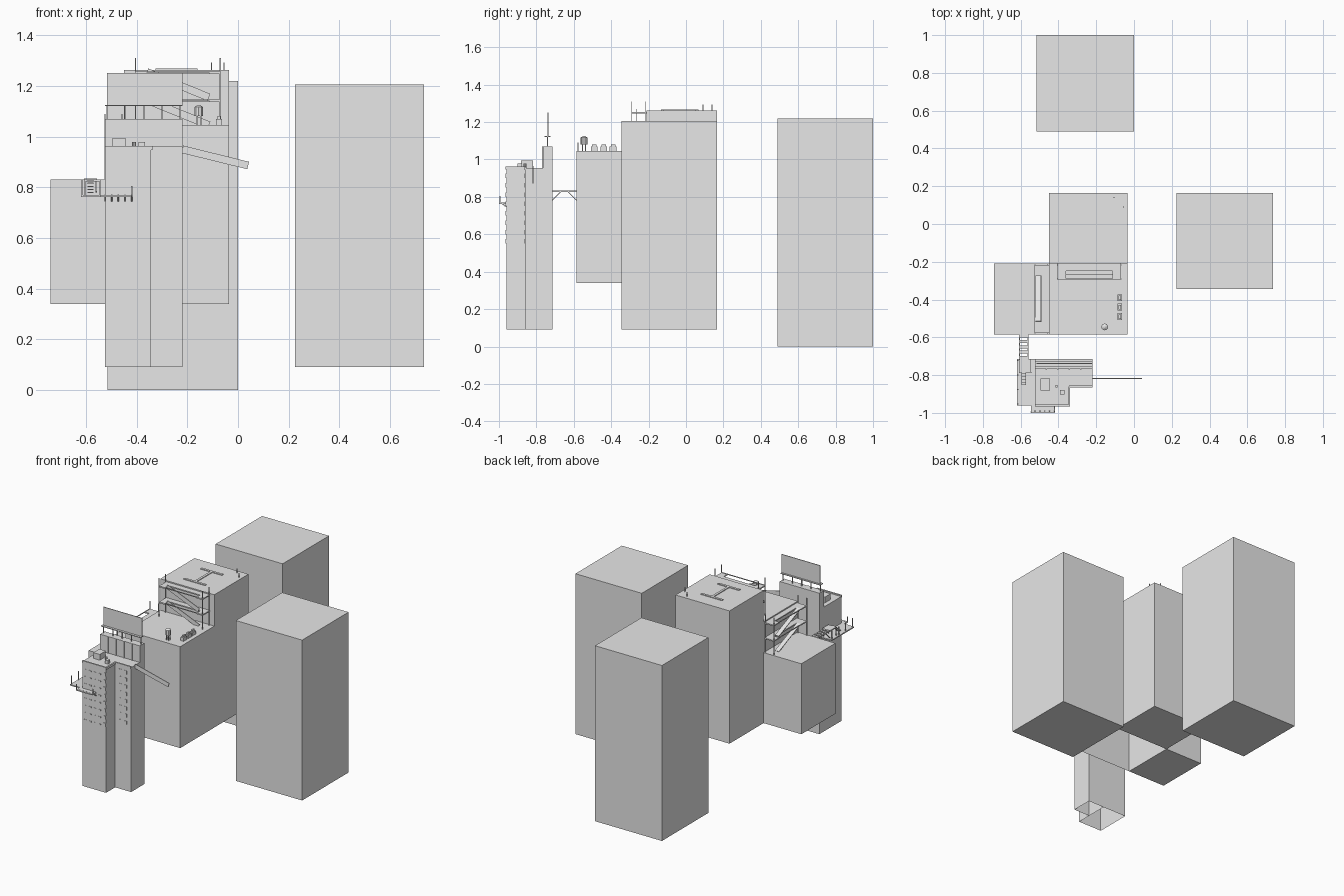
import bpy, bmesh
from mathutils import Vector

if "Cube" in bpy.data.objects:
    bpy.data.objects.remove(bpy.data.objects["Cube"], do_unlink=True)

shade = 0.8
grey = bpy.data.materials.new("concrete_grey")
grey.use_nodes = True
grey.diffuse_color = (shade, shade, shade, 1)
grey.node_tree.nodes["Principled BSDF"].inputs["Base Color"].default_value = grey.diffuse_color


def finish(name, bm):
    mesh = bpy.data.meshes.new(name)
    bm.to_mesh(mesh)
    bm.free()
    mesh.materials.append(grey)
    part = bpy.data.objects.new(name, mesh)
    bpy.context.collection.objects.link(part)
    return part


def box(name, left, right, front, back, low, high, closed=True):
    """Axis-aligned box between six limits, optionally open underneath."""
    bm = bmesh.new()
    bmesh.ops.create_cube(bm, size=1)
    limits = ((left, right), (front, back), (low, high))
    for vert in bm.verts:
        vert.co = [pair[c > 0] for c, pair in zip(vert.co, limits)]
    if not closed:
        bm.normal_update()
        under = [face for face in bm.faces if face.normal.z < -shade]
        bmesh.ops.delete(bm, geom=under, context='FACES')
    return finish(name, bm)


def beam(name, start, end, width, thick):
    """Flat bar running from one point to another."""
    start, end = Vector(start), Vector(end)
    bm = bmesh.new()
    bmesh.ops.create_cube(bm, size=1)
    bmesh.ops.scale(bm, vec=(thick, width, (end - start).length), verts=bm.verts)
    part = finish(name, bm)
    part.location = (start + end) / 2
    part.rotation_mode = 'QUATERNION'
    part.rotation_quaternion = (end - start).to_track_quat('Z', 'Y')


def block(name, x, y, wide, deep, low, high):
    """Box centred over a point."""
    box(name, x - wide / 2, x + wide / 2, y - deep / 2, y + deep / 2, low, high)


def post(name, x, y, low, high):
    block(name, x, y, thin, thin, low, high)


def cone(name, x, y, low, high, base, tip):
    bm = bmesh.new()
    bmesh.ops.create_cone(bm, cap_ends=True, segments=10, radius1=base, radius2=tip, depth=high - low)
    finish(name, bm).location = (x, y, (low + high) / 2)


def spread(first, last, count):
    """Evenly spaced values, ends included."""
    return [first + (last - first) * i / (count - 1) for i in range(count)]


thin, slab = 0.005, 0.008

# Shared building lines
west, inner, east = -0.74, -0.45, -0.035
front, middle, back = -0.585, -0.21, 0.165
base, low_roof, mid_roof, pad = 0.34, 0.83, 1.045, 1.263
tower_w, tower_step, tower_e = -0.525, -0.343, -0.22
tower_f, wing_f, tower_b = -0.96, -0.86, -0.715
tower_base, tower_roof, wall_top = 0.09, 0.955, 1.07

# Main building blocks
box("back_tower", -0.515, 0, 0.49, 1, 0, 1.22)
box("side_tower", 0.225, 0.735, -0.345, back, tower_base, 1.205)
box("helipad_tower", inner, east, middle, back, base, pad)
box("middle_building", inner, east, front, middle, base, mid_roof, closed=False)
box("low_building", west, inner, front, middle, base, low_roof)
box("front_tower_main", tower_w, tower_step, tower_f, tower_b, tower_base, tower_roof, closed=False)
box("front_tower_wing", tower_step, tower_e, wing_f, tower_b, tower_base, tower_roof, closed=False)

# Helipad marking and roof aerials
mark_l, mark_r, mark_f, mark_b = -0.325, -0.16, -0.125, 0.06
mark_x = (mark_l + mark_r) / 2
for y in (mark_f, mark_b):
    box("helipad_bar", mark_l, mark_r, y - slab, y + slab, pad, pad + thin)
box("helipad_crossbar", mark_x - slab, mark_x + slab, mark_f + slab, mark_b - slab, pad, pad + thin)
for x, y in ((-0.105, 0.14), (-0.055, 0.09)):
    post("roof_aerial", x, y, pad, pad + 0.03)

# Scaffold from the middle roof to the helipad
scaf_l, scaf_r, scaf_f = -0.405, -0.07, -0.29
stair_l, stair_r, rise = -0.36, -0.115, 0.1
stair_y = (scaf_f + middle) / 2
for x in (scaf_l, scaf_r):
    for y in (scaf_f, middle - slab):
        post("helipad_scaffold_post", x, y, mid_roof, 1.31)
for z in (mid_roof + rise, pad - slab):
    box("helipad_scaffold_deck", scaf_l, stair_l, scaf_f, middle, z - slab, z)
    box("helipad_scaffold_deck", stair_r, scaf_r, scaf_f, middle, z - slab, z)
    box("helipad_scaffold_walk", stair_l, stair_r, stair_y, middle, z - slab, z)
    beam("helipad_scaffold_rail", (scaf_l, scaf_f, z), (scaf_r, scaf_f, z), thin, thin)
    ramp_y = stair_y - 2 * slab
    beam("helipad_scaffold_ramp", (stair_r, ramp_y, z - rise), (stair_l, ramp_y, z), 0.03, thin)

# Scaffold from the low roof to the middle roof
side_f, side_b = front + slab, middle - slab
stair_f, stair_b, stair_x = -0.515, -0.275, -0.49
ramp_x = (tower_w + stair_x) / 2
for x in (tower_w, inner - slab):
    for y in (side_f, side_b):
        post("low_scaffold_post", x, y, low_roof, 1.09)
for z in (low_roof + rise, mid_roof - slab):
    box("low_scaffold_deck", tower_w, inner, side_f, stair_f, z - slab, z)
    box("low_scaffold_deck", tower_w, inner, stair_b, side_b, z - slab, z)
    box("low_scaffold_walk", stair_x, inner, stair_f, stair_b, z - slab, z)
    beam("low_scaffold_rail", (tower_w, side_f, z), (tower_w, side_b, z), thin, thin)
    beam("low_scaffold_ramp", (ramp_x, stair_b, z - rise), (ramp_x, stair_f, z), thin, 0.03)

# Water tank on legs
tank_x, tank_y, tank_r = -0.155, -0.545, 0.018
tank_low, tank_top = mid_roof + 2 * tank_r, mid_roof + 4 * tank_r
for dx in (-slab, slab):
    for dy in (-slab, slab):
        post("tank_leg", tank_x + dx, tank_y + dy, mid_roof, tank_low)
cone("water_tank", tank_x, tank_y, tank_low, tank_top, tank_r, tank_r)
cone("water_tank_roof", tank_x, tank_y, tank_top, tank_top + slab, tank_r, thin)

# Cooling units
unit, unit_x = 0.024, -0.075
for y in spread(-0.49, -0.39, 3):
    block("cooling_unit", unit_x, y, unit, unit * 1.5, mid_roof, mid_roof + unit)
    block("cooling_unit_top", unit_x, y, unit / 2, unit, mid_roof + unit, mid_roof + unit * 1.5)

# Parapet wall and billboard
wall_f, sign_low = tower_b - 0.05, 1.125
sign_y = (wall_f + tower_b) / 2
box("sign_wall", tower_w, tower_e, wall_f, tower_b, tower_roof, wall_top)
box("billboard", tower_w + slab, tower_e, sign_y, sign_y + thin, sign_low, 1.252)
box("billboard_ledge", tower_w, tower_e, sign_y - 2 * slab, sign_y + 2 * slab, sign_low - thin, sign_low)
for x in spread(tower_w + slab, tower_e - slab, 5):
    post("billboard_post", x, sign_y, wall_top, sign_low)
for x in spread(tower_w, tower_e, 6)[1:-1]:
    block("sign_wall_rib", x, wall_f, slab, slab, tower_roof, wall_top)

# Roof edge, hut, vents and the plank sticking out
edge_low, edge_top = tower_roof - slab, tower_roof + slab
box("roof_edge_front", tower_w, tower_step, tower_f - thin, tower_f + thin, edge_low, edge_top)
box("roof_edge_wing", tower_step, tower_e, wing_f - thin, wing_f + thin, edge_low, edge_top)
box("roof_edge_side", tower_step - thin, tower_step + thin, tower_f - thin, wing_f, edge_low, edge_top)
block("roof_hut", -0.47, -0.85, 0.05, 0.065, tower_roof, tower_roof + 0.04)
block("roof_vent", -0.38, -0.89, unit, unit, tower_roof, tower_roof + unit)
cone("vent_pipe", -0.41, wing_f, tower_roof, tower_roof + unit, slab, slab)
plank_y = -0.817
beam("long_plank", (tower_e, plank_y, tower_roof - thin), (0.04, plank_y, 0.886), 0.03, thin)

# Window slits on the front tower
for z in spread(0.55, 0.9, 8):
    for x in spread(tower_w + unit, tower_step - unit * 2, 4):
        block("main_window", x, tower_f, 2 * slab, thin, z, z + slab)
    block("corner_window", tower_step - slab, tower_f, 2 * slab, slab, z, z + unit)
    for x in spread(tower_step, tower_e, 4)[1:-1]:
        block("wing_window", x, wing_f, 2 * slab, thin, z, z + unit)

# Side walkway, front balcony and their brackets
walk, walk_w, walk_f = 0.77, -0.62, -1
balcony_l, balcony_r = -0.545, -0.42
bracket_low = walk - unit
box("side_walkway", walk_w, tower_w, tower_f, tower_b, walk - slab, walk)
box("front_balcony", balcony_l, balcony_r, walk_f, tower_f, walk - slab, walk)
for x in spread(tower_w, balcony_r, 5):
    beam("balcony_bracket", (x, walk_f + slab, walk), (x, tower_f, bracket_low), thin, thin)
for y in spread(tower_f + slab, tower_b - slab, 4):
    post("walkway_post", walk_w + thin, y, walk, low_roof)
for x in (balcony_l, balcony_r):
    post("balcony_post", x, walk_f + thin, walk, walk + 0.035)

# Raised landing, steps and bridge between the roofs
bridge_l, bridge_r = -0.605, -0.56
bridge_x = (bridge_l + bridge_r) / 2
landing_f = tower_b - 0.07
box("landing", bridge_l, balcony_l, landing_f, tower_b, low_roof - slab, low_roof)
for x in (bridge_l, balcony_l):
    post("landing_leg", x, landing_f, walk, low_roof)
steps = 6
for y, z in zip(spread(wing_f, landing_f, steps), spread(walk, low_roof, steps)):
    block("landing_step", bridge_x, y, unit, 2 * slab, z - thin, z)
for x in (bridge_l, bridge_r):
    beam("bridge_beam", (x, tower_b, low_roof), (x, front, low_roof), slab, thin)
    for end, reach in ((tower_b, unit), (front, -unit)):
        strut_foot = (x, end, low_roof - 2 * unit)
        beam("bridge_strut", strut_foot, (x, end + 2 * reach, low_roof), thin, thin)
for y in spread(tower_b + slab, front - slab, 5):
    block("bridge_plank", bridge_x, y, bridge_r - bridge_l, 2 * slab, low_roof, low_roof + thin)
